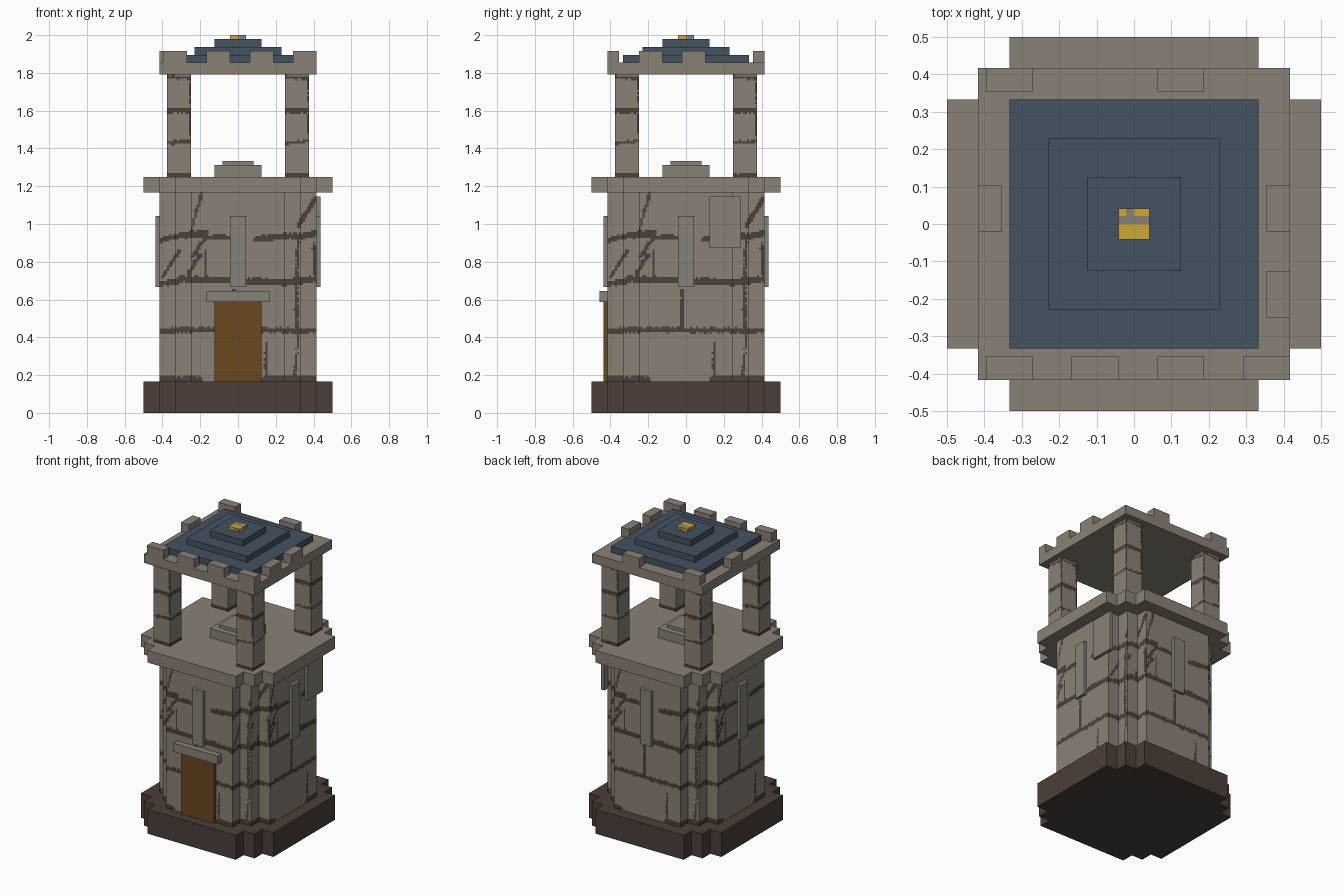
import bpy, bmesh, random
from math import hypot, pi
from mathutils import Matrix, Vector

random.seed(4)
U = 1 / 48       # block unit
CELL = U / 2     # size of one painted stone cell

if "Cube" in bpy.data.objects:
    bpy.data.objects.remove(bpy.data.objects["Cube"], do_unlink=True)


def material(name, *rgb):
    mat = bpy.data.materials.new(name)
    mat.use_nodes = True
    linear = [((c / 255 + 0.055) / 1.055) ** 2.4 for c in rgb] + [1]
    mat.diffuse_color = linear
    mat.node_tree.nodes["Principled BSDF"].inputs["Base Color"].default_value = linear
    return mat


STONE = material("warm stone", 138, 129, 118)
TRIM = material("grey trim stone", 135, 129, 119)
MORTAR = material("dark mortar", 76, 65, 57)
BASE = material("dark foundation", 75, 63, 56)
WOOD = material("door wood", 106, 72, 33)
SLATE = material("blue slate", 69, 82, 98)
GOLD = material("gold", 205, 167, 53)


def finish(name, bm, *mats):
    mesh = bpy.data.meshes.new(name)
    bm.to_mesh(mesh)
    bm.free()
    for mat in mats:
        mesh.materials.append(mat)
    obj = bpy.data.objects.new(name, mesh)
    bpy.context.collection.objects.link(obj)
    return obj


def box(name, mat, x0, x1, y0, y1, z0, z1):
    """Box given by its limits in block units."""
    bm = bmesh.new()
    bmesh.ops.create_cube(bm, size=1)
    low, high = Vector((x0, y0, z0)) * U, Vector((x1, y1, z1)) * U
    bmesh.ops.scale(bm, vec=high - low, verts=bm.verts)
    bmesh.ops.translate(bm, vec=(low + high) / 2, verts=bm.verts)
    return finish(name, bm, mat)


def tile(name, mat, half, z0, z1):
    return box(name, mat, -half, half, -half, half, z0, z1)


def stepped_prism(name, mat, steps, z0, z1):
    """Square block with staircase corners; steps are (half width, half depth)."""
    corner = []
    for i, (w, d) in enumerate(steps):
        corner.append((w, d))
        if i + 1 < len(steps):
            corner.append((steps[i + 1][0], d))
    outline = []
    for _ in range(4):
        outline += corner
        corner = [(-y, x) for x, y in corner]
    bm = bmesh.new()
    face = bm.faces.new([bm.verts.new((x * U, y * U, z0 * U)) for x, y in outline])
    top = bmesh.ops.extrude_face_region(bm, geom=[face])["geom"]
    bmesh.ops.translate(bm, vec=(0, 0, (z1 - z0) * U),
                        verts=[g for g in top if isinstance(g, bmesh.types.BMVert)])
    bmesh.ops.recalc_face_normals(bm, faces=bm.faces)
    return finish(name, bm, mat)


def near_seam(x, z, seams):
    """True if a point lies on a mortar seam (seams are in hundredths)."""
    x, z = x * 100, z * 100
    for ax, az, bx, bz, half in seams:
        dx, dz = bx - ax, bz - az
        t = max(0, min(1, ((x - ax) * dx + (z - az) * dz) / (dx * dx + dz * dz)))
        if hypot(x - ax - t * dx, z - az - t * dz) < half + random.uniform(-.35, .35):
            return True
    return False


def stone_walls(name, half, depth, z0, z1, seams, centre=(0, 0)):
    """Four walls of small cells; depth(x) gives the wall distance, seams are dark."""
    bm = bmesh.new()
    for x in range(-half, half):
        d = depth(abs(x + .5)) * CELL
        for z in range(z0, z1):
            dark = int(near_seam((x + .5) * CELL, (z + .5) * CELL, seams))
            quad = [Vector((a * CELL, -d, b * CELL)) for a, b in
                    ((x, z), (x + 1, z), (x + 1, z + 1), (x, z + 1))]
            for _ in range(4):
                bm.faces.new([bm.verts.new(v) for v in quad]).material_index = dark
                quad = [Vector((-v.y, v.x, v.z)) for v in quad]
    bmesh.ops.remove_doubles(bm, verts=bm.verts, dist=CELL / 9)
    bmesh.ops.translate(bm, verts=bm.verts, vec=(*centre, 0))
    return finish(name, bm, STONE, MORTAR)


# Foundation and upper deck
PLAN = [(24, 16), (20, 20), (16, 24)]
stepped_prism("foundation", BASE, PLAN, 0, 8)
stepped_prism("upper_deck", STONE, PLAN, 56, 60)

# Tower body with mortar courses, upright joints and slanted cracks
seams = [
    (-42, 43, -30, 44, 1.6), (-30, 44, 42, 43.5, 1.5),
    (-42, 68, -30, 70, 1.5), (-30, 71, 26, 69, 1.7), (26, 69, 42, 71, 1.7),
    (-42, 91, -30, 94, 1.5), (-30, 94, -17, 95, 1.8), (-17, 93, -4, 93, 1.5),
    (10, 92, 30, 94, 1.7), (30, 93, 42, 95, 1.8),
    (-42, 18, -20, 18, 1.5), (14, 18, 42, 18, 1.6),
    (-17, 70, -17, 86, .6), (-2, 45, -2, 65, .9), (15, 18, 15, 37, .8),
    (31, 45, 31, 67, 1), (31, 72, 32, 92, .8), (41, 74, 40, 90, .9),
    (-25, 95, -19, 117, .7), (-40, 72, -31, 86, 1), (-26, 74, -20, 84, 1),
    (-24, 83, -17, 93, 1), (32, 99, 41, 114, 1.2), (30, 20, 32, 42, .6),
]
stone_walls("tower_body", 40, lambda x: 40 if x < 24 else 32 if x < 32 else 24,
            16, 112, seams)

# Slit windows on all four sides, and a wall panel
for i, side in enumerate(("front", "left", "back", "right")):
    slit = box(side + "_slit_window", TRIM, -2, 2, -21, -19.8, 32, 50)
    slit.data.transform(Matrix.Rotation(i * pi / 2, 4, "Z"))
box("wall_panel", STONE, 19.8, 21, 6, 14, 42, 55)

# Door and lintel
box("door", WOOD, -6, 6, -21, -19.8, 8, 28.2)
box("door_lintel", TRIM, -8, 8, -22, -19.8, 28.2, 31)

# Low pedestal on the deck
tile("pedestal_base", TRIM, 6, 60, 63)
tile("pedestal_top", TRIM, 4, 63, 64)

# Four pillars with mortar bands
bands = [(-6, 178, 6, 177, .7), (-6, 160, 6, 160, 1.3), (-6, 143, 6, 144, .8),
         (-6, 126, 6, 126, .9), (6, 148, 6, 158, .7), (6, 164, 6, 176, .5)]
for sx, x_name in ((-1, "right"), (1, "left")):
    for sy, y_name in ((-1, "front"), (1, "back")):
        stone_walls(f"{y_name}_{x_name}_pillar", 6, lambda x: 6, 120, 172, bands,
                    (sx * 15 * U, sy * 15 * U))

# Roof slab and battlements
tile("roof_slab", STONE, 20, 86, 89)
for i, x in enumerate((-19, -8, 3, 14)):
    box(f"front_merlon_{i}", STONE, x, x + 6, -20, -17, 89, 92)
for i, x in enumerate((-19, 3)):
    box(f"back_merlon_{i}", STONE, x, x + 6, 17, 20, 89, 92)
for i, y in enumerate((-12, -1)):
    box(f"left_merlon_{i}", STONE, 17, 20, y, y + 6, 89, 92)
box("right_merlon", STONE, -20, -17, -1, 5, 89, 92)

# Stepped slate roof
for i, half in enumerate((16, 11, 6)):
    tile(f"roof_step_{i}", SLATE, half, 89 + 2 * i, 91 + 2 * i)

# Gold cap with worn stone patches
cap = tile("roof_cap", GOLD, 2, 95, 96)
cap.data.materials.append(STONE)
bm = bmesh.new()
bm.from_mesh(cap.data)
bmesh.ops.subdivide_edges(bm, edges=bm.edges, cuts=3, use_grid_fill=True)
bm.normal_update()
for f in bm.faces:
    p = f.calc_center_median() / U
    if f.normal.z > .5:
        worn = 0 < p.y < 1 or (p.y > 1 and -1 < p.x < 0)
    else:
        worn = (p.x if abs(f.normal.y) > .5 else p.y) > 0
    f.material_index = int(worn)
bm.to_mesh(cap.data)
bm.free()
